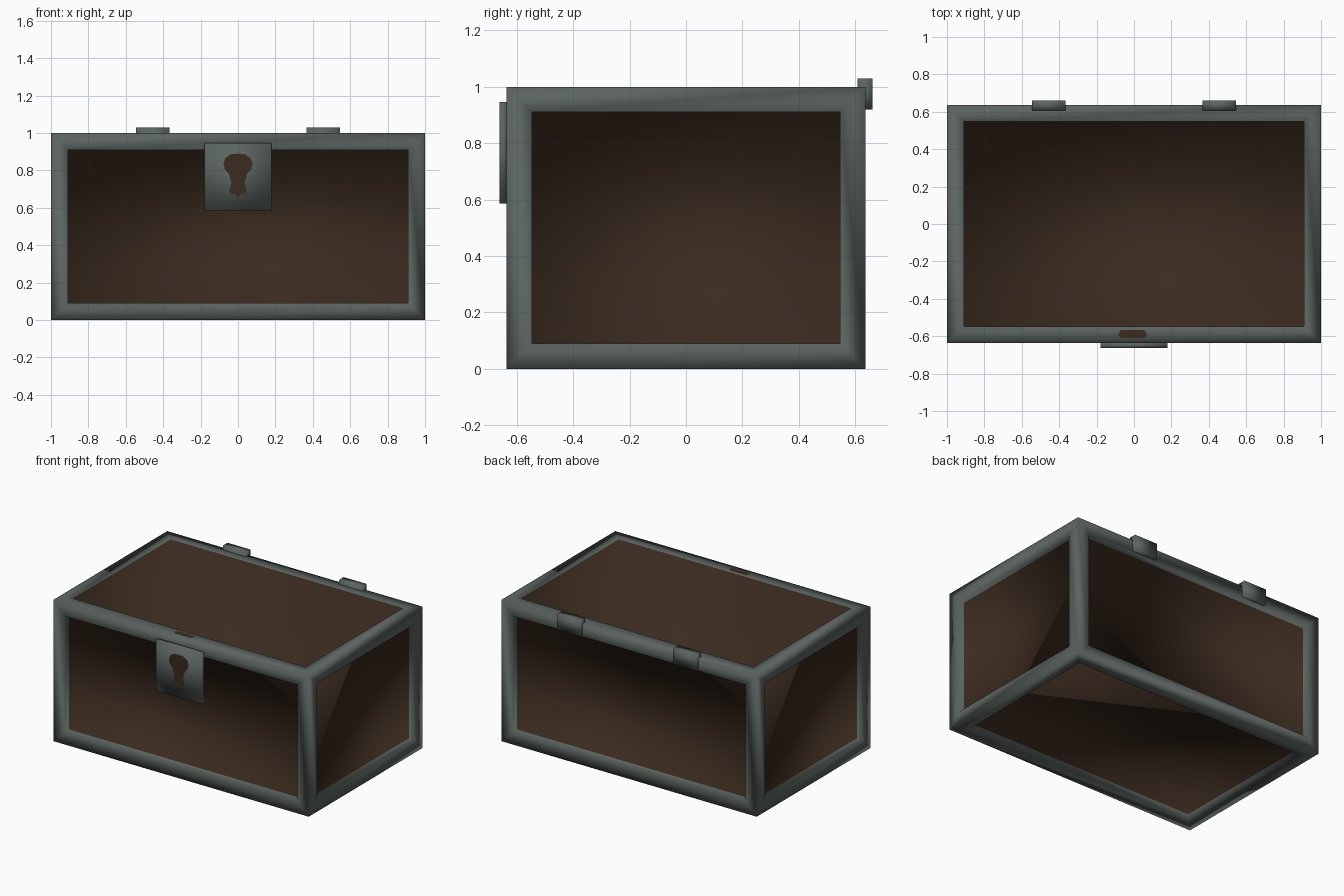
import bpy, bmesh, math
from mathutils import Matrix, Vector

if "Cube" in bpy.data.objects:
    bpy.data.objects.remove(bpy.data.objects["Cube"])


def material(name, rgb):
    m = bpy.data.materials.new(name)
    m.diffuse_color = (*rgb, 1.0)
    m.use_nodes = True
    m.node_tree.nodes["Principled BSDF"].inputs["Base Color"].default_value = m.diffuse_color
    return m


steel = material("dull steel", (0.105, 0.127, 0.118))
wood = material("dark brown wood", (0.043, 0.0235, 0.0135))


def finish(name, bm, mats, smooth=True):
    me = bpy.data.meshes.new(name)
    bm.to_mesh(me)
    bm.free()
    for m in mats:
        me.materials.append(m)
    ob = bpy.data.objects.new(name, me)
    bpy.context.collection.objects.link(ob)
    for p in me.polygons:
        p.use_smooth = smooth
    return ob


def box_bm(lo, hi):
    lo, hi = Vector(lo), Vector(hi)
    bm = bmesh.new()
    bmesh.ops.create_cube(bm, size=1.0, matrix=Matrix.Translation((lo + hi) / 2)
                          @ Matrix.Diagonal((*(hi - lo), 1.0)))
    return bm


# chest: steel border on every side, shallow sunken panels, deep open inside at the top
HX, HY, H = 1.0, 0.637, 1.0
BORDER, DEPTH, INSIDE = 0.09, 0.045, 0.9
bm = box_bm((-HX, -HY, 0), (HX, HY, H))
panels = bm.faces[:]
bmesh.ops.inset_individual(bm, faces=panels, thickness=BORDER, use_even_offset=True)
for f in panels:
    n = f.normal.copy()
    top = n.z > 0.5
    new = bmesh.ops.extrude_discrete_faces(bm, faces=[f])["faces"]
    for nf in new:
        bmesh.ops.translate(bm, verts=nf.verts[:], vec=-n * (INSIDE if top else DEPTH))
        nf.material_index = 1
        if top:
            for e in nf.edges:
                for side in e.link_faces:
                    side.material_index = 1
finish("chest_body", bm, [steel, wood])

# lock plate on the front
finish("lock_plate", box_bm((-0.18, -0.662, 0.587), (0.18, -HY + 0.002, 0.947)), [steel])

# hinges on the back edge
for side, name in ((-1, "hinge_left"), (1, "hinge_right")):
    x = 0.455 * side
    finish(name, box_bm((x - 0.09, 0.608, 0.92), (x + 0.09, 0.661, 1.03)), [steel])

# keyhole: round head with a flared stem, as a flat plate
half = [(0.0, 0.89), (0.04, 0.885), (0.068, 0.865), (0.078, 0.835), (0.07, 0.805),
        (0.05, 0.785), (0.035, 0.735), (0.045, 0.69), (0.035, 0.672), (0.012, 0.675), (0.0, 0.652)]
outline = half + [(-x, z) for x, z in reversed(half[1:-1])]
bm = bmesh.new()
f = bm.faces.new([bm.verts.new((x, -0.6632, z)) for x, z in outline])
f.normal_update()
if f.normal.y > 0:
    f.normal_flip()
finish("keyhole", bm, [wood], False)

# small brown mark on the top border above the lock
bm = bmesh.new()
pts = [(-0.085, -0.59), (-0.07, -0.61), (0.055, -0.61), (0.07, -0.59), (0.055, -0.568), (-0.07, -0.568)]
bm.faces.new([bm.verts.new((x, y, H + 0.0015)) for x, y in pts])
finish("top_mark", bm, [wood], False)
